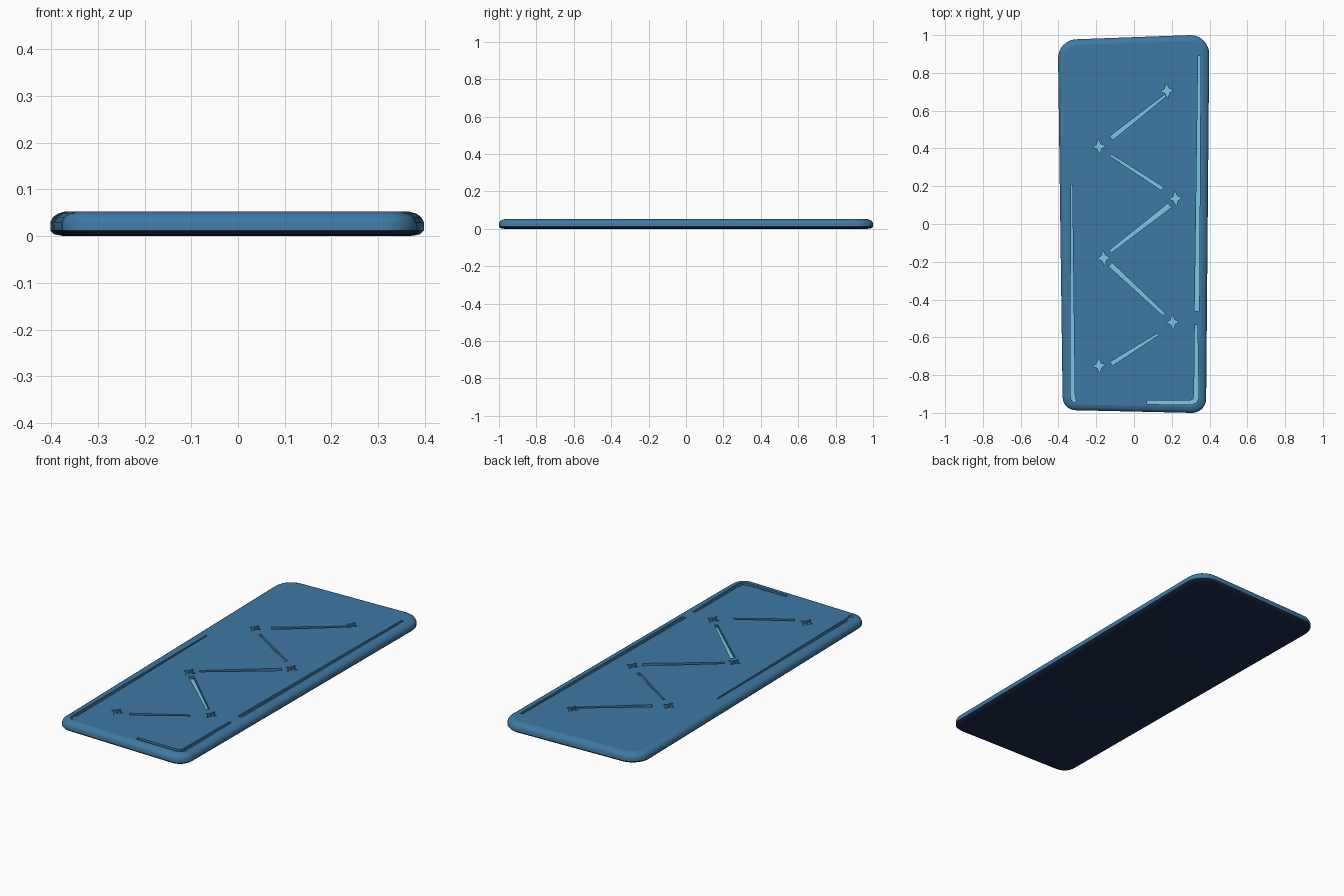
import bpy, bmesh, math
from mathutils import Vector

cube = bpy.data.objects.get("Cube")
if cube:
    bpy.data.objects.remove(cube, do_unlink=True)


def material(name, rgb):
    m = bpy.data.materials.new(name)
    m.use_nodes = True
    m.diffuse_color = (*rgb, 1)
    m.node_tree.nodes["Principled BSDF"].inputs["Base Color"].default_value = (*rgb, 1)
    return m


MATERIALS = [material("steel blue", (0.050, 0.190, 0.360)),
             material("dark navy", (0.010, 0.022, 0.070)),
             material("pale blue", (0.200, 0.570, 0.780))]
BLUE, NAVY, PALE = range(3)
TOP = 0.0525
FLOOR = TOP - 0.016


def finish(name, bm):
    bmesh.ops.recalc_face_normals(bm, faces=bm.faces)
    mesh = bpy.data.meshes.new(name)
    bm.to_mesh(mesh)
    bm.free()
    ob = bpy.data.objects.new(name, mesh)
    bpy.context.collection.objects.link(ob)
    for m in MATERIALS:
        mesh.materials.append(m)
    return ob


def bridge(bm, lower, upper):
    n = len(lower)
    for i in range(n):
        j = (i + 1) % n
        bm.faces.new((lower[i], lower[j], upper[j], upper[i]))


def outline(inset, steps=8):
    """Slightly skewed rectangle with rounded corners, shrunk by inset."""
    corners = [(-0.378, -0.986, 0.07), (0.382, -1.0, 0.075),
               (0.398, 1.0, 0.10), (-0.402, 0.978, 0.10)]
    pts = []
    for i, (x, y, r) in enumerate(corners):
        cx, cy = x - math.copysign(r, x), y - math.copysign(r, y)
        for s in range(steps + 1):
            a = math.pi + math.pi / 2 * (i + s / steps)
            pts.append((cx + (r - inset) * math.cos(a), cy + (r - inset) * math.sin(a)))
    return pts


# Slab: outline rings stacked up a rounded edge profile
profile = [(0.03, 0), (0.008, 0.004), (0, 0.012), (0, 0.03),
           (0.006, 0.041), (0.016, 0.048), (0.031, TOP)]
bm = bmesh.new()
rings = [[bm.verts.new((x, y, z)) for x, y in outline(d)] for d, z in profile]
for lower, upper in zip(rings, rings[1:]):
    bridge(bm, lower, upper)
bm.faces.new(rings[0][::-1])
bm.faces.new(rings[-1])
# Dark underside below the widest line
for f in bm.faces:
    f.material_index = NAVY if f.calc_center_median().z < 0.012 else BLUE
slab = finish("slab", bm)

# Engraved grooves: blue walls, pale floor
cuts = bmesh.new()


def groove(pts):
    low = [cuts.verts.new((x, y, FLOOR)) for x, y in pts]
    high = [cuts.verts.new((x, y, TOP + 0.02)) for x, y in pts]
    cuts.faces.new(low[::-1]).material_index = PALE
    cuts.faces.new(high)
    bridge(cuts, low, high)


def streak(a, b, wa, wb):
    """Straight groove from a to b, tapering from width wa to wb."""
    a, b = Vector(a), Vector(b)
    side = (b - a).normalized().orthogonal() / 2
    groove([a + side * wa, a - side * wa, b - side * wb, b + side * wb])


# Four-pointed stars
stars = [(0.175, 0.705), (-0.185, 0.41), (0.22, 0.135),
         (-0.16, -0.18), (0.205, -0.52), (-0.185, -0.75)]
for x, y in stars:
    pts = []
    for k in range(8):
        r = 0.016 if k % 2 else (0.033 if k % 4 == 0 else 0.039)
        a = math.pi / 4 * k + 0.1
        pts.append((x + r * math.cos(a), y + r * math.sin(a)))
    groove(pts)

# Zigzag strokes joining the stars
for link in [((0.166, 0.680), (-0.12, 0.455), 0.012, 0.025),
             ((-0.125, 0.365), (0.15, 0.187), 0.011, 0.019),
             ((0.188, 0.098), (-0.125, -0.145), 0.028, 0.016),
             ((-0.125, -0.215), (0.158, -0.478), 0.026, 0.016),
             ((0.128, -0.583), (-0.12, -0.74), 0.011, 0.022)]:
    streak(*link)

# Edge strokes along the long sides and the front corner
streak((0.346, 0.89), (0.333, -0.46), 0.013, 0.024)
groove([(-0.334, 0.21), (-0.327, 0.21), (-0.314, -0.90), (-0.307, -0.94),
        (-0.322, -0.945), (-0.334, -0.925), (-0.336, -0.90)])
groove([(0.322, -0.535), (0.336, -0.535), (0.342, -0.92), (0.332, -0.944),
        (0.31, -0.955), (0.068, -0.954), (0.068, -0.935), (0.30, -0.935),
        (0.314, -0.926), (0.318, -0.90)])
cutter = finish("groove_cutter", cuts)

# Carve the grooves, then drop the cutter
bpy.ops.object.select_all(action='DESELECT')
slab.select_set(True)
bpy.context.view_layer.objects.active = slab
carve = slab.modifiers.new("carve", 'BOOLEAN')
carve.operation = 'DIFFERENCE'
carve.solver = 'EXACT'
carve.object = cutter
bpy.ops.object.modifier_apply(modifier=carve.name)
bpy.data.objects.remove(cutter, do_unlink=True)

# Smooth rounded rim, flat top and floors
bpy.ops.object.shade_smooth_by_angle(angle=math.radians(35))
for p in slab.data.polygons:
    if p.normal.z > 0.999:
        p.use_smooth = False
